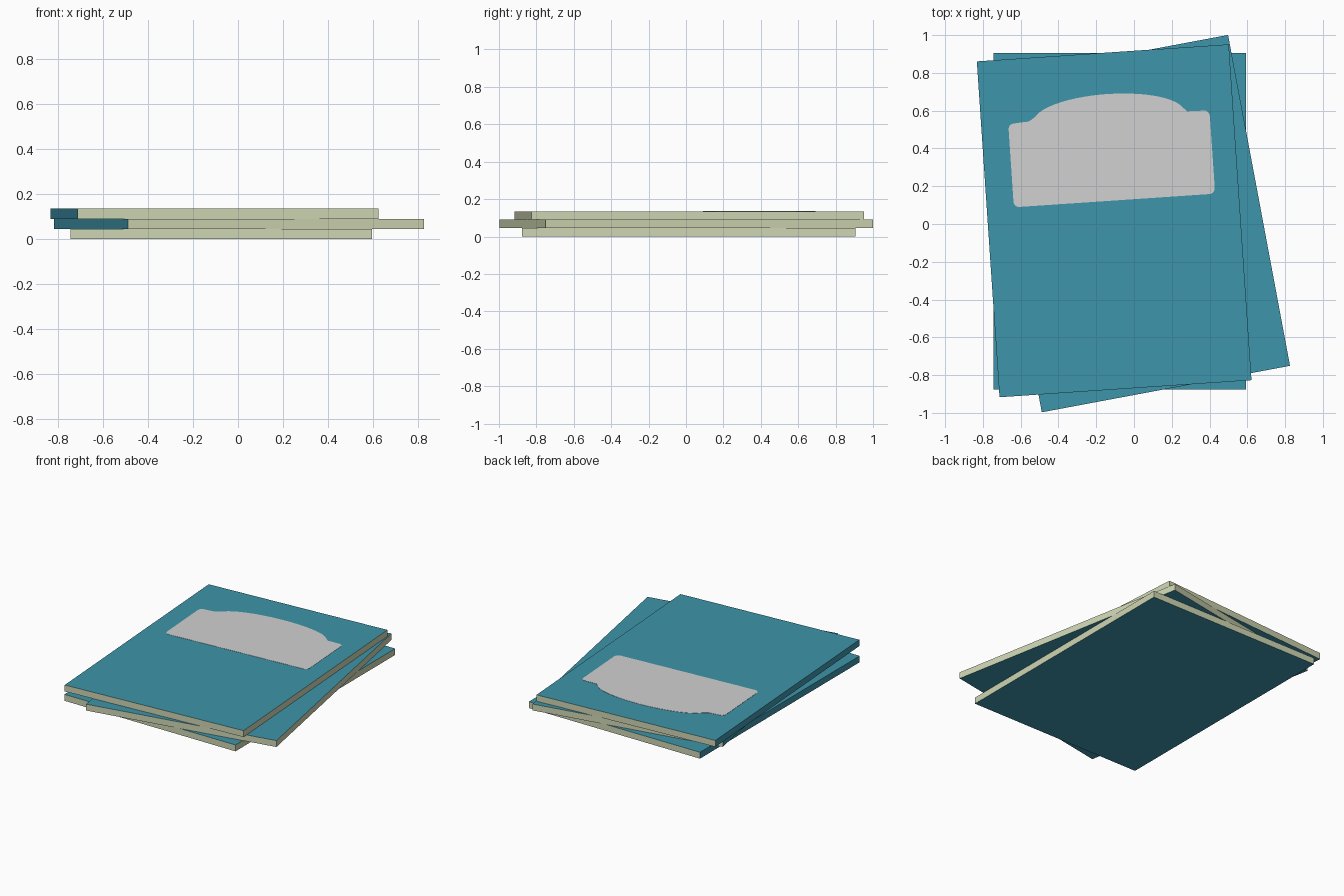
import bpy, bmesh, math

if "Cube" in bpy.data.objects:
    bpy.data.objects.remove(bpy.data.objects["Cube"])


def material(name, rgb):
    m = bpy.data.materials.new(name)
    m.diffuse_color = (*rgb, 1.0)
    m.use_nodes = True
    m.node_tree.nodes["Principled BSDF"].inputs["Base Color"].default_value = m.diffuse_color
    return m


teal = material("teal_cover", (0.048, 0.300, 0.405))
cream = material("cream_pages", (0.62, 0.67, 0.45))
grey = material("pale_grey_label", (0.64, 0.64, 0.64))

W, D, T = 1.337, 1.782, 0.045    # one closed book


def finish(bm, name, mats, loc, angle):
    me = bpy.data.meshes.new(name)
    bm.to_mesh(me)
    bm.free()
    for m in mats:
        me.materials.append(m)
    ob = bpy.data.objects.new(name, me)
    bpy.context.collection.objects.link(ob)
    ob.location = loc
    ob.rotation_euler.z = math.radians(angle)
    return ob


def book(name, x, y, level, angle):
    bm = bmesh.new()
    bmesh.ops.create_cube(bm, size=1.0)
    bmesh.ops.scale(bm, vec=(W, D, T), verts=bm.verts)
    bm.normal_update()
    # covers on top and bottom, spine on the left, page edges elsewhere
    for f in bm.faces:
        is_cover = abs(f.normal.z) > 0.5 or f.normal.x < -0.5
        f.material_index = 0 if is_cover else 1
    finish(bm, name, (teal, cream), (x, y, T * (level + 0.5)), angle)


# Stack of three books, each turned differently
book("bottom_book", -0.075, 0.015, 0, 0.0)
book("middle_book", 0.005, 0.002, 1, 10.6)
book("top_book", -0.105, 0.017, 2, 3.87)

# Label outline: rounded rectangle with an arched top
x0, x1, y0, y1, r = -0.525, 0.543, 0.107, 0.550, 0.03


def corner(cx, cy, start):
    return [(cx + r * math.cos(math.radians(start + a)),
             cy + r * math.sin(math.radians(start + a))) for a in range(0, 91, 18)]


outline = corner(x0 + r, y0 + r, 180) + corner(x1 - r, y0 + r, 270)
outline += corner(x1 - r, y1 - r, 0)
outline += [(0.425, 0.552)]
for i in range(2, 27):
    a = math.pi * i / 28
    outline.append((0.01 + 0.40 * math.cos(a), y1 + 0.122 * math.sin(a)))
outline += [(-0.415, 0.555)]
outline += corner(x0 + r, y1 - r, 90)

bm = bmesh.new()
face = bm.faces.new([bm.verts.new((x, y, 0.0)) for x, y in outline])
ext = bmesh.ops.extrude_face_region(bm, geom=[face])
top = [v for v in ext["geom"] if isinstance(v, bmesh.types.BMVert)]
bmesh.ops.translate(bm, vec=(0, 0, 0.0015), verts=top)
bmesh.ops.recalc_face_normals(bm, faces=bm.faces)
finish(bm, "cover_label", (grey,), (-0.105, 0.017, 3 * T), 3.87)
